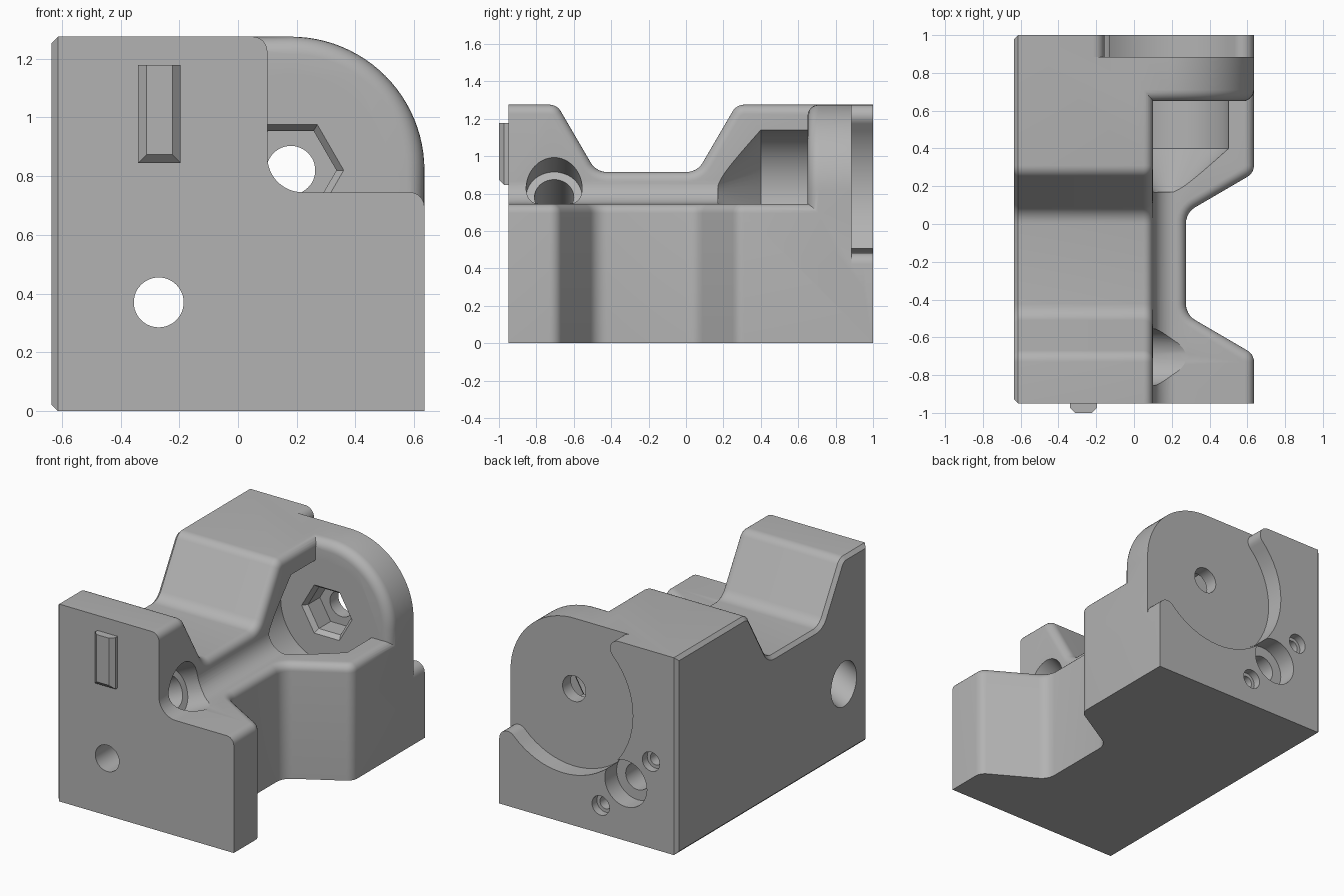
import bpy, bmesh, math
from mathutils import Vector, Matrix

if "Cube" in bpy.data.objects:
    bpy.data.objects.remove(bpy.data.objects["Cube"], do_unlink=True)

grey = bpy.data.materials.new("machined_grey")
grey.use_nodes = True
COLOR = (0.45, 0.45, 0.45, 1)
grey.diffuse_color = COLOR
grey.node_tree.nodes["Principled BSDF"].inputs["Base Color"].default_value = COLOR

AXIS = {"x": lambda p, d: (d, p[0], p[1]),
        "y": lambda p, d: (p[0], d, p[1]),
        "z": lambda p, d: (p[0], p[1], d)}


def arc(cx, cy, r, a0, a1, n=12):
    return [(cx + r * math.cos(math.radians(a0 + (a1 - a0) * i / n)),
             cy + r * math.sin(math.radians(a0 + (a1 - a0) * i / n))) for i in range(n + 1)]


def rounded(points, n=6):
    """Outline with corners (u, v, radius) replaced by arcs."""
    out = []
    for i, (u, v, r) in enumerate(points):
        p = Vector((u, v))
        if r == 0:
            out.append((u, v))
            continue
        a = (Vector(points[i - 1][:2]) - p).normalized()
        b = (Vector(points[(i + 1) % len(points)][:2]) - p).normalized()
        half = a.angle(b) / 2
        c = p + (a + b).normalized() * r / math.sin(half)
        s, e = p + a * r / math.tan(half) - c, p + b * r / math.tan(half) - c
        sweep = math.pi - 2 * half
        for k in range(n + 1):
            t = k / n
            q = (s * math.sin((1 - t) * sweep) + e * math.sin(t * sweep)) / math.sin(sweep)
            out.append(tuple(c + q))
    return out


def loft(name, rings, bevels=()):
    """Closed solid through rings of points; bevels are (edge test, width, segments)."""
    bm = bmesh.new()
    loops = [[bm.verts.new(p) for p in ring] for ring in rings]
    n = len(loops[0])
    for lo, hi in zip(loops, loops[1:]):
        for i in range(n):
            bm.faces.new((lo[i], lo[(i + 1) % n], hi[(i + 1) % n], hi[i]))
    bm.faces.new(loops[0][::-1])
    bm.faces.new(loops[-1])
    bmesh.ops.recalc_face_normals(bm, faces=bm.faces)
    for test, width, seg in bevels:
        edges = [e for e in bm.edges if all(test(v.co) for v in e.verts)]
        bmesh.ops.bevel(bm, geom=edges, offset=width, segments=seg, profile=0.5,
                        affect='EDGES', clamp_overlap=False)
    mesh = bpy.data.meshes.new(name)
    bm.to_mesh(mesh)
    bm.free()
    mesh.materials.append(grey)
    ob = bpy.data.objects.new(name, mesh)
    bpy.context.collection.objects.link(ob)
    return ob


def prism(name, axis, outline, d0, d1, bevels=()):
    return loft(name, [[AXIS[axis](p, d) for p in outline] for d in (d0, d1)], bevels)


def turned(name, x, z, sections, sides=48):
    """Stack of (y, radius) sections around an axis parallel to y."""
    return loft(name, [[(p[0], y, p[1]) for p in arc(x, z, r, 0, 360, sides)[:-1]]
                       for y, r in sections])


def combine(target, tool, operation):
    mod = target.modifiers.new(operation, 'BOOLEAN')
    mod.operation, mod.solver, mod.object = operation, 'EXACT', tool
    bpy.context.view_layer.objects.active = target
    bpy.ops.object.modifier_apply(modifier=mod.name)
    bpy.data.objects.remove(tool, do_unlink=True)


W, FRONT, BACK, TOP, LEDGE, STEP = 0.635, -0.95, 1.0, 1.275, 0.745, 0.1
PX, PZ = 0.18, 0.82          # pivot axis
BX, BZ = -0.27, 0.37         # long bore axis

# Tall block with a trapezoid saddle across its top
saddle = rounded([(FRONT, 0, 0), (BACK, 0, 0), (BACK, TOP, 0), (0.27, TOP, 0.07),
                  (0.06, 0.915, 0.1), (-0.48, 0.915, 0.1), (-0.69, TOP, 0.07), (FRONT, TOP, 0)])
body = prism("clamp_body", "x", saddle, -W, STEP, [
    (lambda c: c.x > STEP - 0.001 and c.z > 0.9, 0.05, 6),
    (lambda c: c.x < -W + 0.001, 0.022, 1)])

# Low block with a waist cut into its side
waist = rounded([(0, FRONT, 0), (W, FRONT, 0), (W, -0.69, 0.07), (0.275, -0.48, 0.1),
                 (0.275, 0.06, 0.1), (W, 0.27, 0.07), (W, BACK, 0), (0, BACK, 0)])
ledge = prism("low_block", "z", waist, 0, LEDGE, [
    (lambda c: c.z > LEDGE - 0.001 and c.x > 0.2, 0.05, 6)])

# Concave fillet where the two blocks meet
R = 0.12
cove = prism("cove", "y", [(0.05, 0.7), (STEP + R, 0.7)]
             + arc(STEP + R, LEDGE + R, R, 270, 180) + [(0.05, LEDGE + R)], FRONT, 0.7)

# Rounded pivot plate at the back
plate = prism("pivot_plate", "y", [(0, 0.3), (W, 0.3)]
              + arc(PX, PZ, W - PX, 0, 90, 24) + [(0, TOP)], 0.65, 0.95, [
    (lambda c: c.y < 0.651 and c.z > 0.29 and (c.x > W - 0.001 or c.z > PZ), 0.06, 6)])

for part in (ledge, cove, plate):
    combine(body, part, 'UNION')

# Back recess: circular wall with rounded horns at both ends
rr, rho = 0.5, 0.06
reach = math.sqrt((rr + rho) ** 2 - (W - PX - rho) ** 2)
ang = math.degrees(math.atan2(W - PX - rho, reach))
recess = (arc(PX - reach, TOP - rho, rho, 90, -ang, 8)
          + arc(PX, PZ, rr, 180 - ang, 270 + ang, 32)[1:-1]
          + arc(W - rho, PZ - reach, rho, 90 + ang, 0, 8)
          + [(0.8, PZ - reach), (0.8, 1.4), (PX - reach, 1.4)])
cutters = [prism("recess_cutter", "y", recess, 0.885, 1.1)]

# Dish in front of the pivot plate, then hex pocket and pivot hole
cutters.append(turned("dish_cutter", PX, PZ, [(0.17, 0.08), (0.4, 0.33), (0.65, 0.33)], 64))
hexr = 0.18
cutters.append(turned("hex_cutter", PX, PZ,
                      [(0.6, hexr), (0.65, hexr), (0.68, hexr - 0.025), (0.8, hexr - 0.025)], 6))
cutters.append(turned("pivot_hole_cutter", PX, PZ, [(0.6, 0.083), (1.1, 0.083)]))

# Long bore with counterbore and two stepped screw holes at the back
cutters.append(turned("bore_cutter", BX, BZ,
                      [(-1.1, 0.085), (0.88, 0.085), (0.88, 0.15), (1.1, 0.15)]))
for s in (-1, 1):
    cutters.append(turned("screw_cutter", BX + 0.18 * s, BZ - 0.19 * s,
                          [(0.6, 0.04), (0.95, 0.04), (0.95, 0.062), (1.1, 0.062)], 32))

# Slanted cross bore, wider at both ends
start, end = Vector((-W, -0.705, 0.46)), Vector((STEP, -0.705, 0.825))
tilt = math.atan2(end.z - start.z, end.x - start.x)
length = (end - start).length
cross = turned("cross_bore_cutter", 0, 0,
               [(-0.2, 0.13), (0.22, 0.13), (0.22, 0.105), (length - 0.1, 0.105),
                (length - 0.1, 0.15), (length + 0.5, 0.15)])
cross.data.transform(Matrix.Translation(start) @ Matrix.Rotation(-tilt, 4, 'Y')
                     @ Matrix.Rotation(-math.pi / 2, 4, 'Z'))
cutters.append(cross)

for cutter in cutters:
    combine(body, cutter, 'DIFFERENCE')

# Raised key on the front, chamfered on the sides and bottom
def rect(x0, x1, z0, z1, y):
    return [(x0, y, z0), (x1, y, z0), (x1, y, z1), (x0, y, z1)]


key = loft("front_key", [rect(-0.34, -0.195, 0.845, 1.178, y) for y in (-0.93, -0.972)]
           + [rect(-0.312, -0.223, 0.873, 1.178, -1.0)])

bpy.ops.object.select_all(action='DESELECT')
body.select_set(True)
bpy.context.view_layer.objects.active = body
bpy.ops.object.shade_smooth_by_angle(angle=math.radians(28))
